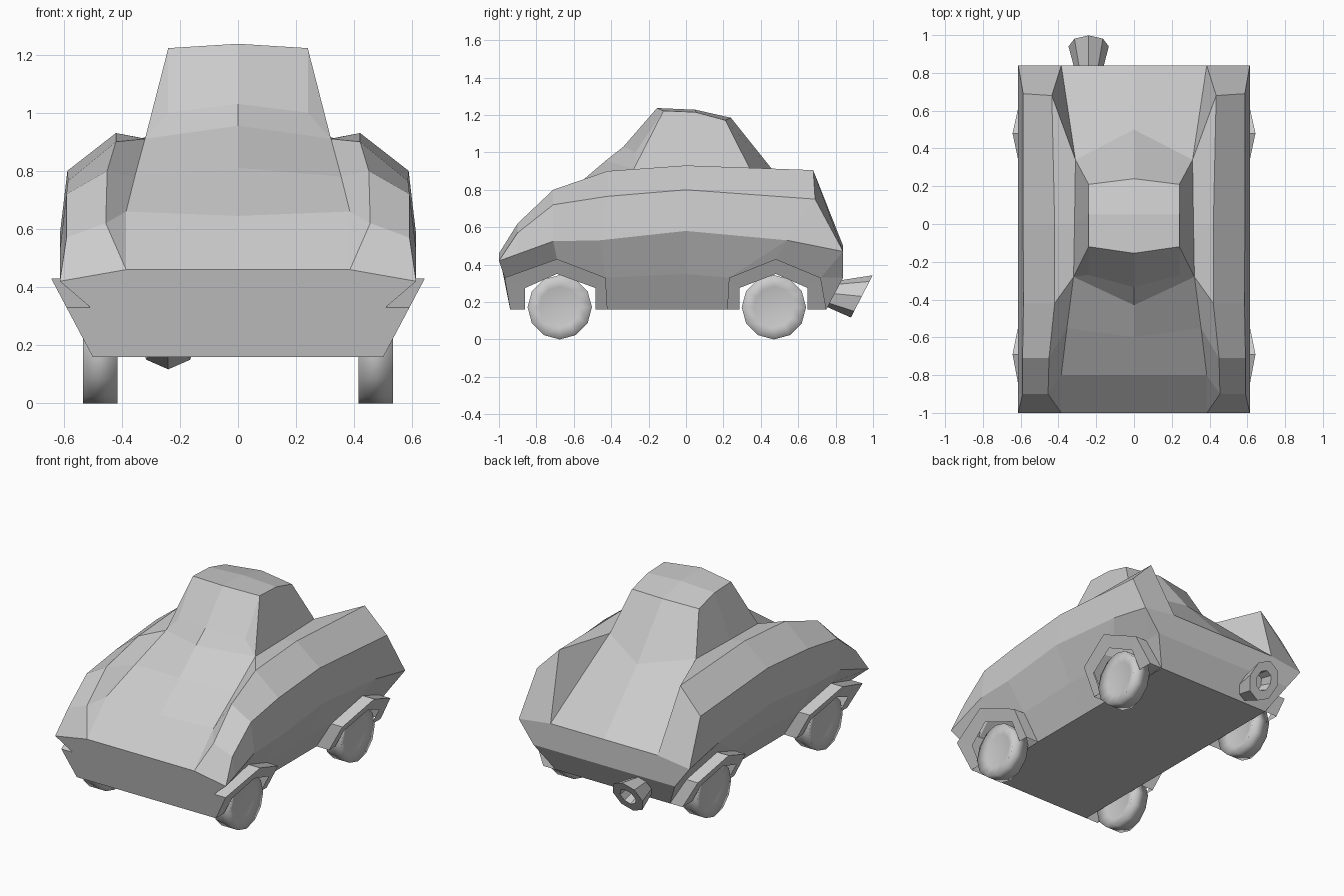
import bpy
from math import sin, cos, pi
from mathutils import Vector

if "Cube" in bpy.data.objects:
    bpy.data.objects.remove(bpy.data.objects["Cube"])


def build(name, faces, mirror=False):
    """Make an object from polygons given as point tuples, welding shared points."""
    index, polys = {}, []
    for face in faces:
        ids = []
        for p in face:
            i = index.setdefault(tuple(p), len(index))
            if i not in ids:
                ids.append(i)
        if len(ids) > 2:
            polys.append(ids)
    mesh = bpy.data.meshes.new(name)
    mesh.from_pydata(list(index), [], polys)
    obj = bpy.data.objects.new(name, mesh)
    bpy.context.collection.objects.link(obj)
    bpy.context.view_layer.objects.active = obj
    bpy.ops.object.select_all(action='DESELECT')
    obj.select_set(True)
    bpy.ops.object.mode_set(mode='EDIT')
    bpy.ops.mesh.select_all(action='SELECT')
    bpy.ops.mesh.normals_make_consistent(inside=False)
    bpy.ops.object.mode_set(mode='OBJECT')
    if mirror:
        m = obj.modifiers.new("Mirror", 'MIRROR')
        m.merge_threshold = 0.0005
    return obj


def strip(a, b):
    return [(a[i], a[i + 1], b[i + 1], b[i]) for i in range(len(a) - 1)]


def center(p):
    return (0, p[1], p[2])


# Lengthwise lines of the right half, front to back
hood_mid = [(0, -1, .46), (0, -.8, .645), (0, -.6, .81), (0, -.43, .955)]
inner = [(.385, -1, .46), (.385, -.8, .66), (.355, -.55, .78), (.32, -.28, .91),
         (.315, 0, .91), (.31, .34, .915), (.385, .84, .5)]
ridge = [(.385, -1, .46), (.455, -.9, .62), (.45, -.71, .8), (.42, -.42, .9),
         (.42, 0, .93), (.435, .68, .905), (.385, .84, .5)]
outer = [(.613, -1, .42), (.59, -.9, .57), (.59, -.71, .72), (.585, -.42, .765),
         (.587, 0, .8), (.587, .69, .75), (.613, .84, .47)]
belt = [(.613, -1, .42), (.613, -.9, .456), (.613, -.71, .525), (.613, -.46, .53),
        (.613, 0, .58), (.613, .54, .53), (.613, .84, .47)]
belt_low = [belt[0], belt[2], belt[3], belt[4], belt[5], belt[5], belt[6], belt[6]]
sill = [(.508, -.97, .33), (.56, -.69, .43), (.51, -.43, .33), (.51, 0, .35),
        (.51, .23, .33), (.56, .48, .43), (.508, .72, .33), (.508, .84, .33)]
floor_edge = [(.41, y, .16) for y in (-.94, -.42, 0, .22, .75)]
deck_mid = [(0, .5, .86), (0, .84, .5)]

# Body shell, tucked in below the belt line, with open wheel arches
faces = strip(hood_mid, inner[:4]) + strip(deck_mid, inner[5:])
faces += strip(inner, ridge) + strip(ridge, outer) + strip(outer, belt)
faces += strip(belt_low, sill) + strip(sill[2:5], floor_edge[1:4])
faces += [
    # front panel
    (hood_mid[0], inner[0], outer[0], sill[0], (.59, -.97, .33), (.5, -.94, .16), (0, -.94, .16)),
    # rear bumper and its sloping underside
    (deck_mid[1], inner[6], outer[6], sill[7], center(sill[7])),
    (center(sill[7]), sill[7], floor_edge[4], center(floor_edge[4])),
    (sill[6], sill[7], floor_edge[4]),
    # floor
    ((0, -.94, .16), *floor_edge, center(floor_edge[4])),
]
build("body", faces, mirror=True)

# Cabin with folded roof; the flatter windscreen pane meets a creased apron
roof_mid = [(0, -.155, 1.237), (0, .05, 1.228), (0, .24, 1.185)]
roof_edge = [(.24, -.12, 1.222), (.24, .05, 1.215), (.24, .21, 1.172)]
pane_mid, pane_corner = (0, -.335, 1.03), (.24, -.27, 1.0)
faces = strip(roof_mid, roof_edge) + strip(roof_edge, inner[3:6])
faces += [(pane_mid, pane_corner, roof_edge[0], roof_mid[0]),
          (pane_corner, inner[3], roof_edge[0]),
          (hood_mid[3], inner[3], pane_corner, pane_mid),
          (deck_mid[0], inner[5], roof_edge[2], roof_mid[2])]
build("cabin", faces, mirror=True)

# Wheel arches: ledge out from the body, then a slanted flared face with legs
for name, y0, ya, yp, yb, y1, e0, e1, root in (
        ("front", -.94, -.86, -.69, -.485, -.42, -.97, -.43, sill[0:3]),
        ("rear", .22, .285, .48, .65, .75, .23, .72, sill[4:7])):
    rim = [(.5, y0, .16), (.59, e0, .33), (.643, yp, .43), (.59, e1, .33), (.5, y1, .16)]
    lip = [(.5, ya, .16), (.56, ya, .275), (.6, yp, .35), (.56, yb, .275), (.5, yb, .16)]
    root = [(.41, y0, .16)] + root + [(.41, y1, .16)]
    build(name + "_wheel_arches", strip(root, rim) + strip(rim, lip), mirror=True)

# Wheels: 12-sided, with a shallow dish on both faces
N = 12
for side in (-1, 1):
    for name, y in (("front", -.675), ("rear", .47)):
        def ring(x, r):
            return [(side * x, y + r * cos(2 * pi * (i % N) / N),
                     .172 + r * sin(2 * pi * (i % N) / N)) for i in range(N + 1)]
        rings = [ring(.435, .11), ring(.415, .172), ring(.533, .172), ring(.513, .11)]
        faces = [f for a, b in zip(rings, rings[1:]) for f in strip(a, b)]
        faces += [rings[0][:N], rings[3][:N]]
        build(f"{name}_wheel_{'left' if side < 0 else 'right'}", faces)
        bpy.ops.object.shade_smooth()

# Exhaust: flared octagonal pipe with a tilted, hollow end
up, across = Vector((0, .46, .89)), Vector((.84, 0, 0))


def octagon(y, z, r):
    c = Vector((-.24, y, z))
    return [tuple(c + r * (up * cos(pi * (i % 8) / 4) + across * sin(pi * (i % 8) / 4)))
            for i in range(9)]


rings = [octagon(.79, .245, .08), octagon(.94, .23, .127),
         octagon(.94, .23, .065), octagon(.86, .25, .055)]
faces = [f for a, b in zip(rings, rings[1:]) for f in strip(a, b)]
build("exhaust_pipe", faces + [rings[0][:8], rings[3][:8]])
